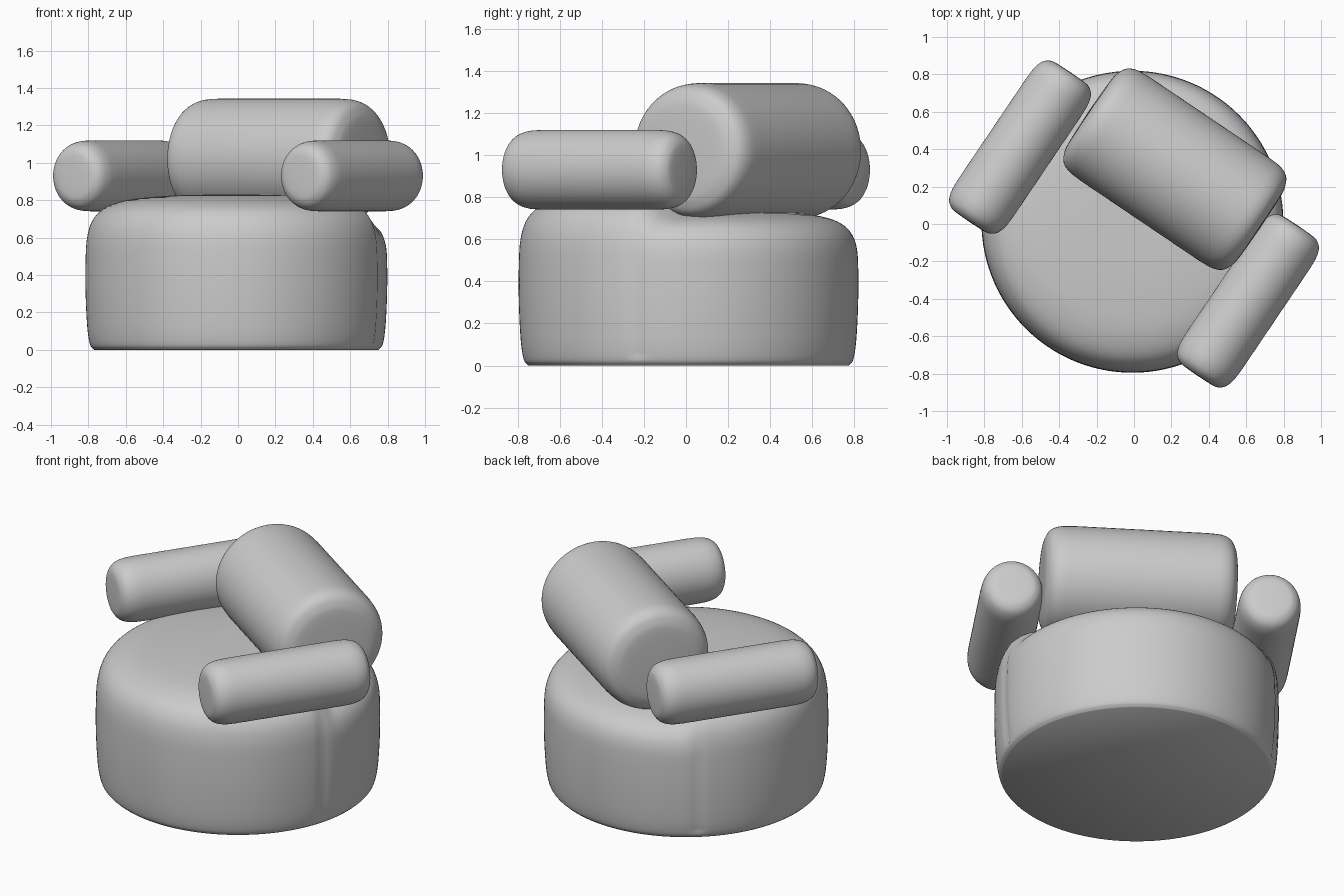
import bpy, bmesh, math
from mathutils import Matrix, Vector

if "Cube" in bpy.data.objects:
    bpy.data.objects.remove(bpy.data.objects["Cube"])

TURN = Matrix.Rotation(math.radians(-34), 4, 'Z')   # whole chair is turned clockwise


def smooth_profile(pts, steps=4):
    """Catmull-Rom through the (radius, height) points."""
    p = [Vector(q) for q in pts]
    p = [2 * p[0] - p[1]] + p + [2 * p[-1] - p[-2]]
    out = []
    for i in range(1, len(p) - 2):
        a, b, c, d = p[i - 1:i + 3]
        for s in range(steps):
            t = s / steps
            out.append(0.5 * (2 * b + (c - a) * t + (2 * a - 5 * b + 4 * c - d) * t * t
                              + (3 * b - a - 3 * c + d) * t ** 3))
    return out + [p[-2]]


def lathe(name, profile, matrix, shape=None, n=96):
    """Revolve a profile whose first and last points are on the axis."""
    bm = bmesh.new()
    first = bm.verts.new((0, 0, profile[0][1]))
    last = bm.verts.new((0, 0, profile[-1][1]))
    rings = []
    for r, z in profile[1:-1]:
        rings.append([bm.verts.new((r * math.cos(2 * math.pi * k / n),
                                    r * math.sin(2 * math.pi * k / n), z)) for k in range(n)])
    for k in range(n):
        j = (k + 1) % n
        bm.faces.new((first, rings[0][j], rings[0][k]))
        bm.faces.new((last, rings[-1][k], rings[-1][j]))
        for a, b in zip(rings, rings[1:]):
            bm.faces.new((a[k], a[j], b[j], b[k]))
    if shape:
        for v in bm.verts:
            v.co = shape(v.co)
    bmesh.ops.recalc_face_normals(bm, faces=bm.faces)
    me = bpy.data.meshes.new(name)
    bm.to_mesh(me)
    bm.free()
    ob = bpy.data.objects.new(name, me)
    bpy.context.collection.objects.link(ob)
    ob.matrix_world = TURN @ matrix
    bpy.ops.object.select_all(action='DESELECT')
    ob.select_set(True)
    bpy.context.view_layer.objects.active = ob
    bpy.ops.object.shade_smooth_by_angle(angle=math.radians(40))
    return ob


def bolster(name, half, matrix):
    """Closed roll symmetric about its middle, axis along local z."""
    prof = smooth_profile(half)
    prof = [(r, -z) for r, z in prof] + [(r, z) for r, z in reversed(prof)]
    return lathe(name, prof, matrix, n=64)


# Round seat: domed cushion in front, lower shell with a seam behind
def seat_shape(co):
    t = min(max((co.y - 0.18) / 0.14, 0), 1)
    t = t * t * (3 - 2 * t)
    lift = min(max((co.z - 0.45) / 0.38, 0), 1)
    z = co.z - 0.09 * t * lift
    r = math.hypot(co.x, co.y)
    dip = 0.012 * math.exp(-((co.y - 0.22) / 0.025) ** 2)
    side = 1 if r > 0.7 and co.z > 0.03 else 0
    f = 1 - dip * side
    return Vector((co.x * f, co.y * f, z))


seat = [(0, 0), (0.76, 0)] + smooth_profile(
    [(0.765, 0.004), (0.783, 0.03), (0.797, 0.12), (0.806, 0.3), (0.806, 0.48), (0.798, 0.6),
     (0.77, 0.69), (0.71, 0.755), (0.6, 0.797), (0.45, 0.817), (0.25, 0.828), (0, 0.83)])
lathe("seat", seat, Matrix.Translation((-0.014, 0.005, 0)), seat_shape, n=160)

# Back roll lying across the seat
bolster("back_roll", [(0, 0.555), (0.2, 0.55), (0.265, 0.536), (0.305, 0.51), (0.327, 0.46), (0.333, 0.38)],
        Matrix.Translation((0.017, 0.365, 1.02)) @ Matrix.Rotation(math.pi / 2, 4, 'Y')
        @ Matrix.Diagonal((0.97, 1, 1, 1)))

# Pair of arm rolls
for side, label in ((-1, "left_arm"), (1, "right_arm")):
    bolster(label, [(0, 0.483), (0.1, 0.48), (0.138, 0.468), (0.165, 0.44), (0.18, 0.39), (0.184, 0.32)],
            Matrix.Translation((side * 0.735, 0, 0.93)) @ Matrix.Rotation(math.pi / 2, 4, 'X')
            @ Matrix.Diagonal((0.97, 1.03, 1, 1)))
